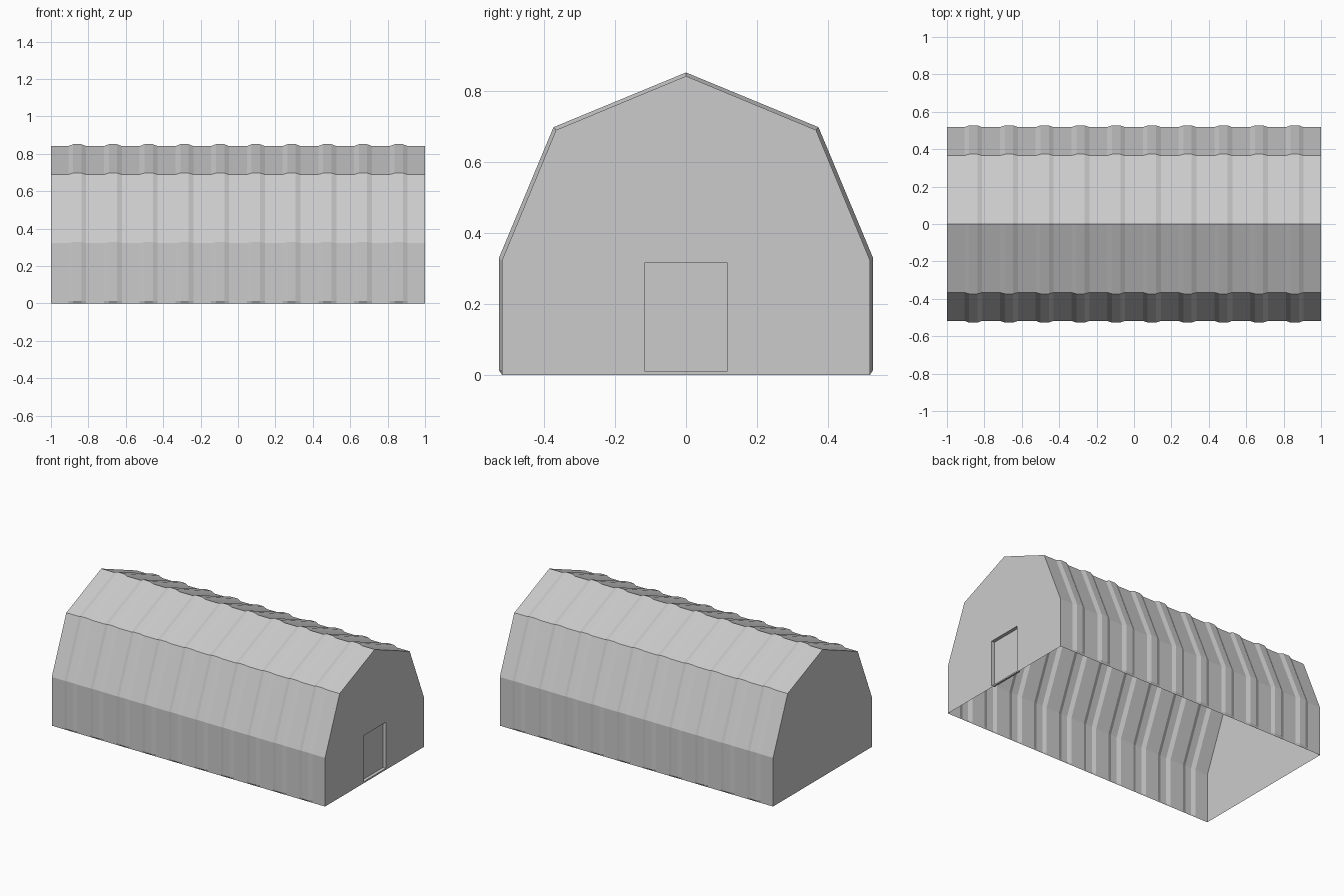
import bpy, bmesh

if "Cube" in bpy.data.objects:
    bpy.data.objects.remove(bpy.data.objects["Cube"], do_unlink=True)

grey = bpy.data.materials.new("plain grey")
grey.use_nodes = True
colour = (0.6, 0.6, 0.6, 1)
grey.diffuse_color = colour
grey.node_tree.nodes["Principled BSDF"].inputs["Base Color"].default_value = colour


def make_object(name, faces):
    """Build a flat-shaded mesh from lists of corner points."""
    bm = bmesh.new()
    for corners in faces:
        bm.faces.new([bm.verts.new(c) for c in corners])
    bmesh.ops.remove_doubles(bm, verts=bm.verts, dist=0.0005)
    mesh = bpy.data.meshes.new(name)
    bm.to_mesh(mesh)
    bm.free()
    mesh.materials.append(grey)
    obj = bpy.data.objects.new(name, mesh)
    bpy.context.collection.objects.link(obj)
    return obj


# Half section of the shell (y, z) and the same section on the raised ribs
base = [(0.518, 0), (0.518, 0.014), (0.518, 0.322), (0.366, 0.689), (0, 0.841)]
rib = [(0.518, 0), (0.527, 0.014), (0.527, 0.328), (0.373, 0.697), (0, 0.851)]


def full(half):
    return half + [(-y, z) for y, z in reversed(half[:-1])]


# Stations along the length: each rib is a shallow trapezoid
RIBS, PITCH = 10, 0.191
stations = [(-1, base)]
for i in range(RIBS):
    x = (i - (RIBS - 1) / 2) * PITCH
    stations += [(x - 0.048, base), (x - 0.022, rib), (x + 0.022, rib), (x + 0.048, base)]
stations.append((1, base))

# Ribbed walls and roof
shell = []
for (xa, pa), (xb, pb) in zip(stations, stations[1:]):
    a = [(xa, y, z) for y, z in full(pa)]
    b = [(xb, y, z) for y, z in full(pb)]
    for j in range(len(a) - 1):
        shell.append([a[j], a[j + 1], b[j + 1], b[j]])
make_object("ribbed_shell", shell)

# Plain end wall
make_object("plain_end_wall", [[(-1, y, z) for y, z in reversed(full(base))]])

# End wall with a door opening, made of two mirrored halves
W, SILL, HEAD, DEPTH = 0.117, 0.01, 0.315, 0.022
half = [(0, 0)] + base + [(0, HEAD), (W, HEAD), (W, SILL), (0, SILL)]
make_object("door_end_wall", [
    [(1, y, z) for y, z in half],
    [(1, -y, z) for y, z in reversed(half)],
])

# Recessed door with its jambs
outline = [(-W, SILL), (W, SILL), (W, HEAD), (-W, HEAD)]
inner = 1 - DEPTH
door = [[(inner, y, z) for y, z in outline]]
for p, q in zip(outline, outline[1:] + outline[:1]):
    door.append([(1, *p), (1, *q), (inner, *q), (inner, *p)])
make_object("recessed_door", door)
